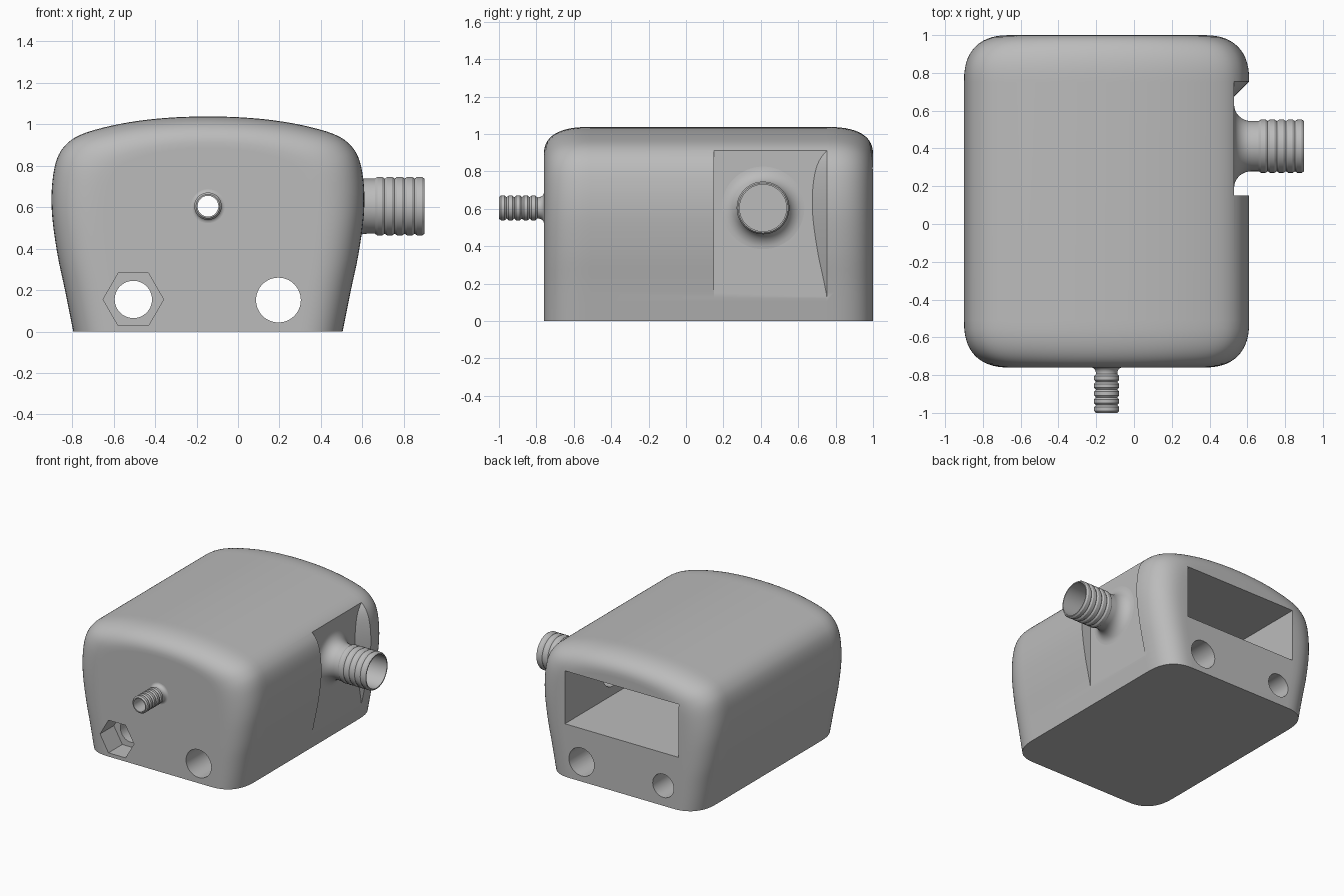
import bpy, bmesh, math
from mathutils import Vector

old = bpy.data.objects.get("Cube")
if old:
    bpy.data.objects.remove(old, do_unlink=True)

grey = bpy.data.materials.new("housing grey")
grey.use_nodes = True
COLOUR = (0.5, 0.5, 0.5, 1)
grey.diffuse_color = COLOUR
grey.node_tree.nodes["Principled BSDF"].inputs["Base Color"].default_value = COLOUR

CX = -0.145          # middle of the housing
AXIS_Z = 0.605       # height of both hose fittings
FRONT, BACK = -0.76, 1.0


def loft(name, rings, wrap=False):
    """Skin a list of equal closed rings; cap the ends or wrap round."""
    bm = bmesh.new()
    vs = [[bm.verts.new(p) for p in ring] for ring in rings]
    n = len(vs[0])
    pairs = list(zip(vs, vs[1:])) + ([(vs[-1], vs[0])] if wrap else [])
    for a, b in pairs:
        for i in range(n):
            j = (i + 1) % n
            bm.faces.new((a[i], a[j], b[j], b[i]))
    if not wrap:
        bm.faces.new(vs[0])
        bm.faces.new(vs[-1])
    bmesh.ops.recalc_face_normals(bm, faces=bm.faces)
    mesh = bpy.data.meshes.new(name)
    bm.to_mesh(mesh)
    bm.free()
    mesh.materials.append(grey)
    ob = bpy.data.objects.new(name, mesh)
    bpy.context.collection.objects.link(ob)
    return ob


def circle(centre, axis, r, sides=64):
    """Ring of points about the x or y axis."""
    pts = []
    for i in range(sides):
        a = 2 * math.pi * i / sides
        u, v = r * math.cos(a), r * math.sin(a)
        pts.append(Vector(centre) + Vector((0, u, v) if axis == "x" else (u, 0, v)))
    return pts


def rod(name, x, z, r, y0, y1, sides=64):
    return loft(name, [circle((x, y, z), "y", r, sides) for y in (y0, y1)])


def smooth_path(pts, steps=4):
    """Catmull-Rom curve through the points."""
    p = [Vector(q) for q in pts]
    p = [2 * p[0] - p[1]] + p + [Vector((-p[-2].x, p[-2].y))]
    out = []
    for a, b, c, d in zip(p, p[1:], p[2:], p[3:]):
        for k in range(steps):
            t = k / steps
            out.append(0.5 * (2 * b + (c - a) * t + (2 * a - 5 * b + 4 * c - d) * t * t
                              + (3 * b - a - 3 * c + d) * t ** 3))
    return out + [p[-2]]


def finish(ob):
    bpy.ops.object.select_all(action="DESELECT")
    ob.select_set(True)
    bpy.context.view_layer.objects.active = ob
    bpy.ops.object.shade_smooth_by_angle(angle=math.radians(30))
    mod = ob.modifiers.new("even shading", "WEIGHTED_NORMAL")
    mod.keep_sharp = True


# Housing: domed cross-section with softly rounded ends
half = smooth_path([(0.65, 0), (0.69, 0.2), (0.724, 0.36), (0.748, 0.52), (0.755, 0.63),
                    (0.75, 0.73), (0.733, 0.82), (0.7, 0.885), (0.64, 0.937),
                    (0.54, 0.975), (0.38, 1.01), (0.2, 1.031), (0, 1.038)])
outline = half + [Vector((-p.x, p.y)) for p in reversed(half[:-1])]

SOFT, POWER, STEPS = 0.25, 2 / 2.5, 14
ends = []
for i in range(STEPS + 1):
    t = math.pi / 2 * i / STEPS
    ends.append((SOFT * (1 - max(0, math.cos(t)) ** POWER), SOFT * (1 - math.sin(t) ** POWER)))


def section(y, inset):
    sx, sz = 1 - inset / 0.755, 1 - 0.6 * inset / 1.038
    return [(CX + p.x * sx, y, p.y * sz) for p in outline]


rings = [section(FRONT + off, d) for d, off in reversed(ends)]
rings += [section(BACK - off, d) for d, off in ends]
housing = loft("housing", rings)

# Side notch: flat floor, square front wall, sloping back wall
FLOOR, N0, N1 = 0.53, 0.15, 0.755
side = [(max(CX + p.x, FLOOR + 0.001), p.y) for p in half if CX + p.x > FLOOR - 0.03]
notch = loft("notch_cutter", [
    [(FLOOR, N0, z), (1, N0, z), (1, N1 + 0.1, z), (x + 0.1, N1 + 0.1, z),
     (FLOOR, N1 - (x - FLOOR), z)] for x, z in side])

# Inner chamber, open at the back
chamber = loft("chamber_cutter", [
    [(x, y, z) for x, z in ((-0.637, 0.41), (0.337, 0.41), (0.337, 0.82), (-0.637, 0.82))]
    for y in (-0.6, 1.2)])

# Through holes, hexagonal recess and hose bores
PIPE_Y = 0.412
cutters = [
    notch, chamber,
    rod("small_hole_cutter", -0.505, 0.155, 0.09, -1.2, 1.2),
    rod("large_hole_cutter", 0.195, 0.152, 0.108, -1.2, 1.2),
    rod("hex_recess_cutter", -0.505, 0.155, 0.146, -1.2, FRONT + 0.17, 6),
    rod("nozzle_bore_cutter", CX, AXIS_Z, 0.051, -1.2, -0.5),
    loft("pipe_bore_cutter", [circle((x, PIPE_Y, AXIS_Z), "x", 0.126) for x in (0.2, 1.2)]),
]
for cutter in cutters:
    cutter.hide_render = True
    mod = housing.modifiers.new(cutter.name, "BOOLEAN")
    mod.operation, mod.solver, mod.object = "DIFFERENCE", "EXACT", cutter
bpy.context.view_layer.update()
cut_mesh = bpy.data.meshes.new_from_object(
    housing.evaluated_get(bpy.context.evaluated_depsgraph_get()))
housing.modifiers.clear()
housing.data = cut_mesh
for cutter in cutters:
    bpy.data.objects.remove(cutter, do_unlink=True)
finish(housing)


def fitting(name, place, axis, bore, neck, crest, flare, run, first, ribs, length):
    """Hollow ribbed hose fitting with a flared root; heights run outward."""
    path = [(-0.03, bore), (-0.03, neck + flare)]
    for i in range(9):
        a = math.pi / 2 * i / 8
        path.append((run * (1 - math.cos(a)), neck + flare * (1 - math.sin(a))))
    pitch = (length - first) / ribs
    for i in range(ribs):
        h = first + i * pitch
        path += [(h, neck), (h + 0.25 * pitch, crest), (h + 0.75 * pitch, crest)]
    path += [(length, neck), (length, bore)]
    finish(loft(name, [circle(place(h), axis, r) for h, r in path], wrap=True))


# Large pipe on the side, small nozzle on the front
fitting("side_pipe", lambda h: (FLOOR + h, PIPE_Y, AXIS_Z), "x",
        0.125, 0.133, 0.141, 0.088, 0.09, 0.13, 5, 0.37)
fitting("front_nozzle", lambda h: (CX, FRONT - h, AXIS_Z), "y",
        0.05, 0.057, 0.066, 0.025, 0.03, 0.035, 5, 0.24)
